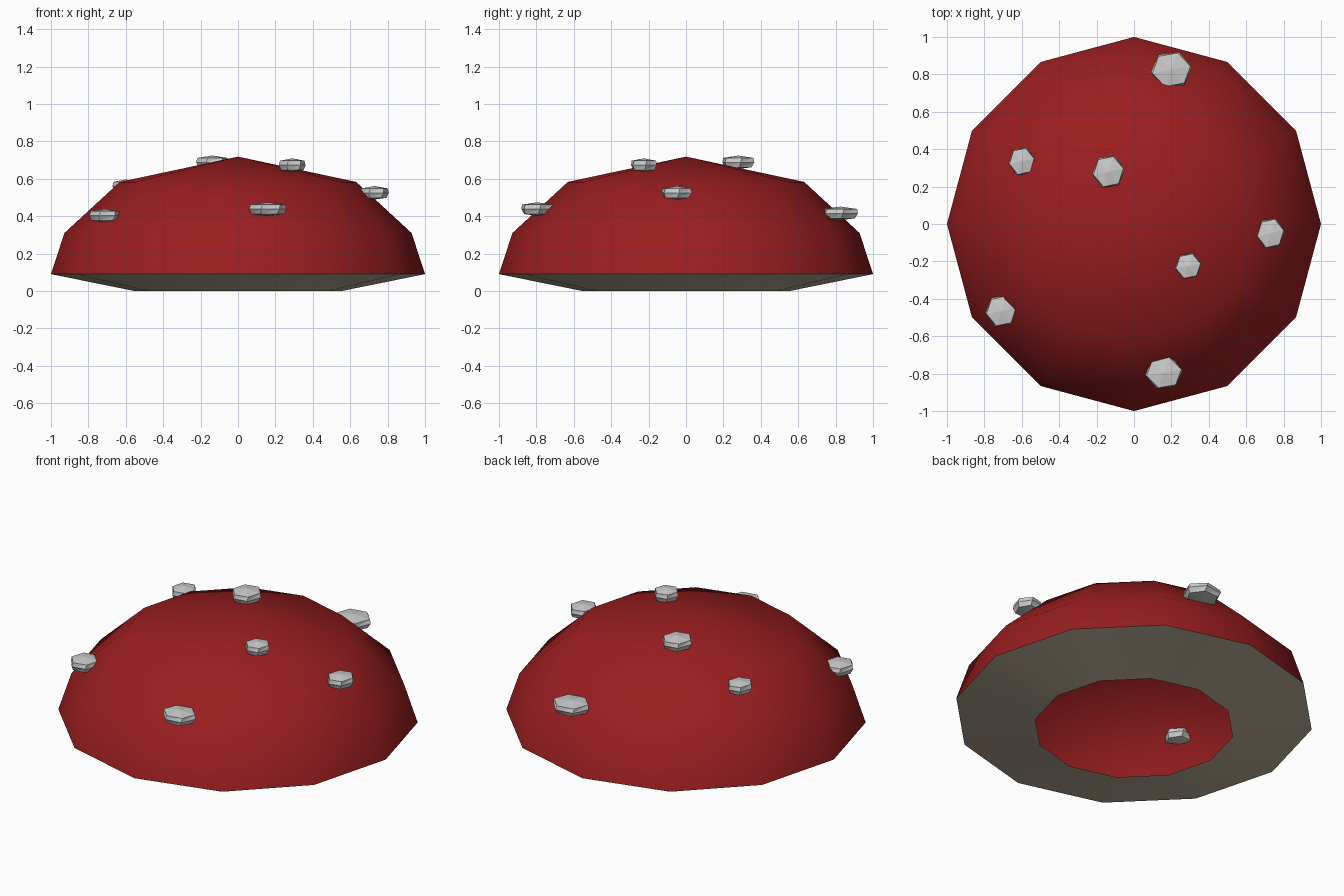
import bpy, bmesh, math

if "Cube" in bpy.data.objects:
    bpy.data.objects.remove(bpy.data.objects["Cube"])

SIDES = 12


def material(name, rgb):
    m = bpy.data.materials.new(name)
    m.diffuse_color = (*rgb, 1)
    m.use_nodes = True
    m.node_tree.nodes["Principled BSDF"].inputs["Base Color"].default_value = m.diffuse_color
    return m


red = material("cap red", (0.32, 0.0125, 0.0145))
beige = material("underside beige", (0.50, 0.425, 0.32))
white = material("spot pale grey", (0.60, 0.60, 0.60))


def lathe(name, profile, sides, mat, twist=0.0):
    """Stack rings of (radius, z); radius 0 closes with a pole. Twist turns each ring."""
    bm = bmesh.new()
    rings = []
    for k, (r, z) in enumerate(profile):
        if r == 0:
            rings.append([bm.verts.new((0, 0, z))] * sides)
        else:
            rings.append([bm.verts.new((r * math.cos(a), r * math.sin(a), z))
                          for a in (2 * math.pi * i / sides + k * twist for i in range(sides))])
    for lo, hi in zip(rings, rings[1:]):
        for i in range(sides):
            j = (i + 1) % sides
            quad = list(dict.fromkeys((lo[i], lo[j], hi[j], hi[i])))
            # twisted bands are split into triangles
            if twist and len(quad) == 4:
                bm.faces.new((quad[0], quad[1], quad[2]))
                bm.faces.new((quad[0], quad[2], quad[3]))
            else:
                bm.faces.new(quad)
    mesh = bpy.data.meshes.new(name)
    bm.to_mesh(mesh)
    bm.free()
    mesh.materials.append(mat)
    ob = bpy.data.objects.new(name, mesh)
    bpy.context.collection.objects.link(ob)
    return ob


# Domed cap, a thin open shell
cap = lathe("mushroom_cap", [(1.0, 0.09), (0.928, 0.31), (0.632, 0.583), (0, 0.718)], SIDES, red)
cap.data.shade_smooth()

# Sloping ring beneath the cap, open where the stem would go
under = lathe("cap_underside", [(0.555, 0.0), (1.0, 0.09)], SIDES, beige)
under.data.shade_smooth()

# Flat six-sided spots, lying level: x, y, z, half width x, half width y
spots = [
    (0.20, 0.825, 0.415, 0.112, 0.102),
    (-0.60, 0.335, 0.560, 0.072, 0.080),
    (-0.137, 0.28, 0.688, 0.088, 0.092),
    (0.29, -0.225, 0.673, 0.072, 0.074),
    (0.73, -0.05, 0.525, 0.077, 0.086),
    (-0.71, -0.465, 0.403, 0.086, 0.090),
    (0.16, -0.795, 0.438, 0.102, 0.092),
]
spot_profile = [(0, -1), (0.84, -0.75), (1.0, 0), (0.93, 0.65), (0, 1)]
for n, (x, y, z, sx, sy) in enumerate(spots, 1):
    s = lathe(f"spot_{n}", spot_profile, 6, white, twist=math.radians(4))
    s.location = (x, y, z)
    s.scale = (sx, sy, 0.036)
